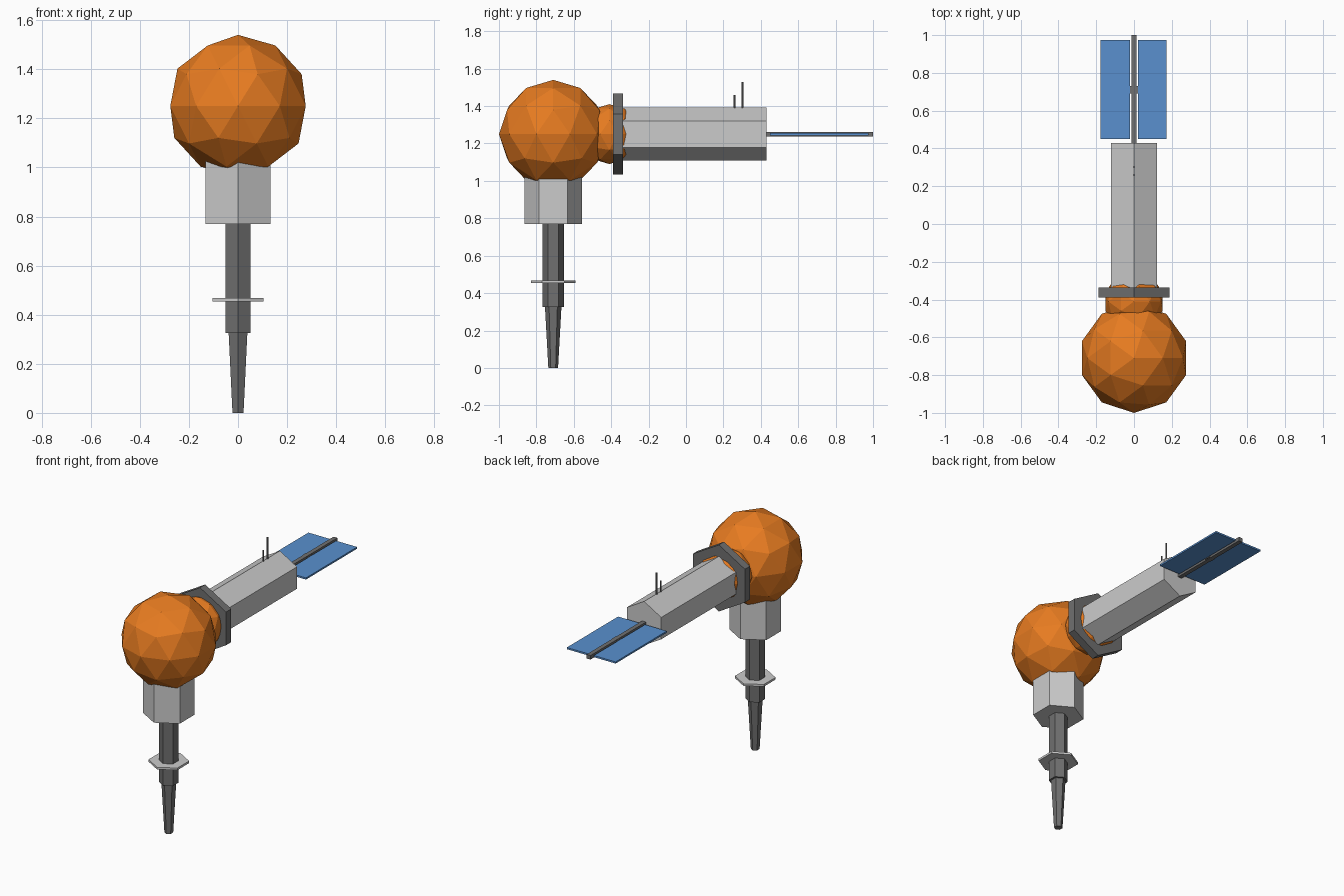
import bpy
from math import radians

if "Cube" in bpy.data.objects:
    bpy.data.objects.remove(bpy.data.objects["Cube"])

SY, AZ = -0.71, 1.25   # vertical axis position in y, horizontal axis height in z


def material(name, rgb):
    m = bpy.data.materials.new(name)
    m.diffuse_color = (*rgb, 1)
    m.use_nodes = True
    m.node_tree.nodes["Principled BSDF"].inputs["Base Color"].default_value = m.diffuse_color
    return m


ORANGE = material("orange", (0.8, 0.2, 0.015))
BLUE = material("blue", (0.1, 0.28, 0.62))
DARK = material("dark_grey", (0.16, 0.16, 0.16))


def finish(name, mat):
    ob = bpy.context.object
    ob.name = name
    if mat:
        ob.data.materials.append(mat)
    return ob


def ball(name, y, r):
    bpy.ops.mesh.primitive_ico_sphere_add(subdivisions=2, radius=r, location=(0, y, AZ))
    return finish(name, ORANGE)


def hex_upright(name, z0, z1, r0, r1=None, mat=None, y=SY):
    bpy.ops.mesh.primitive_cone_add(vertices=6, radius1=r0, radius2=r0 if r1 is None else r1,
                                    depth=z1 - z0, location=(0, y, (z0 + z1) / 2))
    return finish(name, mat)


def hex_along_y(name, y0, y1, r, mat=None):
    bpy.ops.mesh.primitive_cylinder_add(vertices=6, radius=r, depth=y1 - y0,
                                        location=(0, (y0 + y1) / 2, AZ),
                                        rotation=(radians(90), 0, 0))
    return finish(name, mat)


def box(name, x0, x1, y0, y1, z0, z1, mat=None):
    bpy.ops.mesh.primitive_cube_add(size=1, location=((x0 + x1) / 2, (y0 + y1) / 2, (z0 + z1) / 2))
    ob = finish(name, mat)
    ob.scale = (x1 - x0, y1 - y0, z1 - z0)
    return ob


# faceted joint spheres
ball("main_sphere", SY, 0.29)
ball("joint_sphere", -0.41, 0.16)

# vertical probe below the sphere
hex_upright("probe_collar", 0.77, 1.03, 0.153)
hex_upright("probe_shaft", 0.325, 0.77, 0.058, mat=DARK)
hex_upright("probe_disc", 0.454, 0.468, 0.12)
hex_upright("probe_tip", 0.0, 0.325, 0.026, 0.044, mat=DARK)

# horizontal arm behind the sphere
hex_along_y("arm_flange", -0.39, -0.337, 0.216, DARK)
hex_along_y("arm_body", -0.34, 0.43, 0.142)

# antennas on the arm
hex_upright("short_antenna", 1.36, 1.46, 0.005, mat=DARK, y=0.26)
hex_upright("tall_antenna", 1.36, 1.53, 0.005, mat=DARK, y=0.302)

# solar panels on a central spar
box("panel_spar", -0.014, 0.014, 0.42, 1.0, AZ - 0.014, AZ + 0.012, DARK)
box("spar_clamp", -0.021, 0.021, 0.69, 0.73, AZ - 0.011, AZ + 0.009, DARK)
for name, x0, x1 in (("left_panel", -0.177, -0.021), ("right_panel", 0.021, 0.173)):
    box(name, x0, x1, 0.45, 0.975, AZ - 0.006, AZ + 0.005, BLUE)
